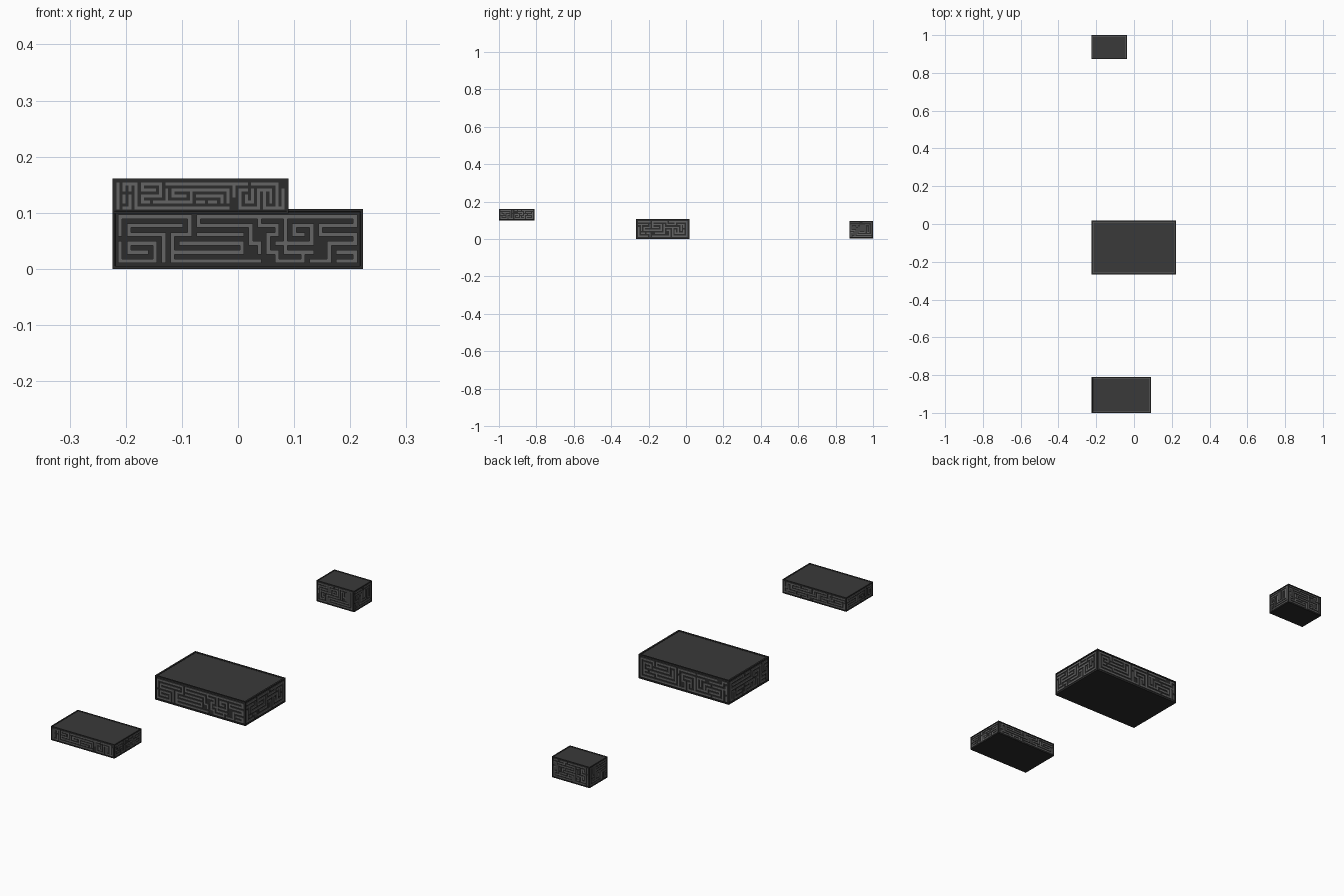
import bpy, bmesh, random
from mathutils import Vector, Matrix

if "Cube" in bpy.data.objects:
    bpy.data.objects.remove(bpy.data.objects["Cube"])


def material(name, v):
    m = bpy.data.materials.new(name)
    m.diffuse_color = (v, v, v, 1)
    m.use_nodes = True
    m.node_tree.nodes["Principled BSDF"].inputs["Base Color"].default_value = m.diffuse_color
    return m


DARK = material("dark_frame", 0.025)
PANEL = material("panel", 0.042)
LINE = material("raised_line", 0.13)

# Key-pattern on the large front panel: (column, row from top) polylines
FRONT_PATHS = [
    [(0, 2), (0, 0), (8, 0), (8, 2), (6, 2), (6, 4), (8, 4)],
    [(1, 1), (7, 1)], [(1, 1), (1, 2), (5, 2), (5, 5)],
    [(0, 3), (0, 5), (4, 5), (4, 3), (1, 3), (1, 4), (3, 4)],
    [(6, 4), (6, 5), (16, 5)],
    [(7, 3), (14, 3), (14, 4), (8, 4)],
    [(9, 0), (27, 0), (27, 1), (23, 1), (23, 2)],
    [(9, 0), (9, 1), (15, 1), (15, 3), (16, 3), (16, 4)],
    [(9, 2), (14, 2)],
    [(16, 0), (16, 1), (18, 1), (18, 2), (17, 2), (17, 4), (18, 4), (18, 5), (21, 5), (21, 4)],
    [(19, 0), (19, 3), (22, 3), (22, 1), (20, 1), (20, 2), (21, 2)],
    [(18, 3), (19, 3), (19, 4), (22, 4)],
    [(23, 2), (27, 2), (27, 3), (24, 3), (24, 5), (22, 5)],
    [(25, 4), (27, 4), (27, 5), (25, 5)],
]


def edges_from_paths(paths):
    return [(a, b) for p in paths for a, b in zip(p, p[1:])]


def meander(nx, nz, seed):
    """Random branching key-pattern covering an nx by nz grid."""
    rng = random.Random(seed)
    seen, stack, out, last = {(0, 0)}, [(0, 0)], [], (1, 0)
    while stack:
        x, z = stack[-1]
        dirs = [d for d in ((1, 0), (-1, 0), (0, 1), (0, -1))
                if 0 <= x + d[0] < nx and 0 <= z + d[1] < nz
                and (x + d[0], z + d[1]) not in seen]
        if not dirs:
            stack.pop()
            continue
        last = last if last in dirs and rng.random() < 0.6 else rng.choice(dirs)
        n = (x + last[0], z + last[1])
        seen.add(n)
        if rng.random() > 0.07:          # occasional gaps between runs
            out.append(((x, z), n))
        stack.append(n)
    return out


def make_object(name, bm, mats):
    me = bpy.data.meshes.new(name)
    bm.to_mesh(me)
    bm.free()
    for m in mats:
        me.materials.append(m)
    ob = bpy.data.objects.new(name, me)
    bpy.context.collection.objects.link(ob)
    return ob


def box(bm, center, size):
    bmesh.ops.create_cube(bm, size=1, matrix=Matrix.Translation(center)
                          @ Matrix.Diagonal((*size, 1)))


def block(name, lo, hi, pitch, seed, front=None):
    lo, hi = Vector(lo), Vector(hi)
    c, s = (lo + hi) / 2, hi - lo
    frame, depth = pitch * 0.45, pitch * 0.2

    # Framed body: recessed side panels, and a rim with a light inlay on top
    bm = bmesh.new()
    box(bm, c, s)
    bm.normal_update()
    sides = [f for f in bm.faces if abs(f.normal.z) < 0.5]
    top = [f for f in bm.faces if f.normal.z > 0.5]
    for f in sides + top:
        bmesh.ops.inset_region(bm, faces=[f], thickness=frame if f in sides else pitch * 0.7)
        bmesh.ops.inset_region(bm, faces=[f], thickness=0.0005, depth=-depth)
        if f in top:
            f.material_index = 2
            bmesh.ops.inset_region(bm, faces=[f], thickness=pitch * 0.2)
        f.material_index = 1 if f in top else 0
    make_object(name + "_body", bm, [DARK, PANEL, LINE])

    # Raised key-pattern on the four sides
    bm = bmesh.new()
    w = pitch * 0.48
    margin = pitch * 0.9
    for k, (ax, sign) in enumerate(((0, -1), (0, 1), (1, -1), (1, 1))):
        nx = max(2, round((s[ax] - 2 * margin) / pitch) + 1)
        nz = max(2, round((s.z - 2 * margin) / pitch) + 1)
        if front and k == 0:
            nx, nz, edges = 28, 6, edges_from_paths(front)
        else:
            edges = meander(nx, nz, seed + k)
        du, dz = (s[ax] - 2 * margin) / (nx - 1), (s.z - 2 * margin) / (nz - 1)
        other = 1 - ax
        for a, b in edges:
            p, q = Vector((0, 0, 0)), Vector((0, 0, 0))
            p[ax] = lo[ax] + margin + du * (a[0] + b[0]) / 2
            p[other] = c[other] + sign * (s[other] / 2 - depth / 2 - 0.0002)
            p.z = hi.z - margin - dz * (a[1] + b[1]) / 2
            q[ax] = abs(a[0] - b[0]) * du + w
            q[other] = depth
            q.z = abs(a[1] - b[1]) * dz + w
            box(bm, p, q)
    make_object(name + "_pattern", bm, [LINE])


# Three separate ornamented blocks
block("large_block", (-0.224, -0.267, 0), (0.223, 0.018, 0.107), 0.0155, 10, FRONT_PATHS)
block("flat_block", (-0.224, -1.0, 0.099), (0.09, -0.81, 0.161), 0.0109, 23)
block("small_block", (-0.224, 0.873, 0.003), (-0.038, 1.0, 0.096), 0.0105, 37)
